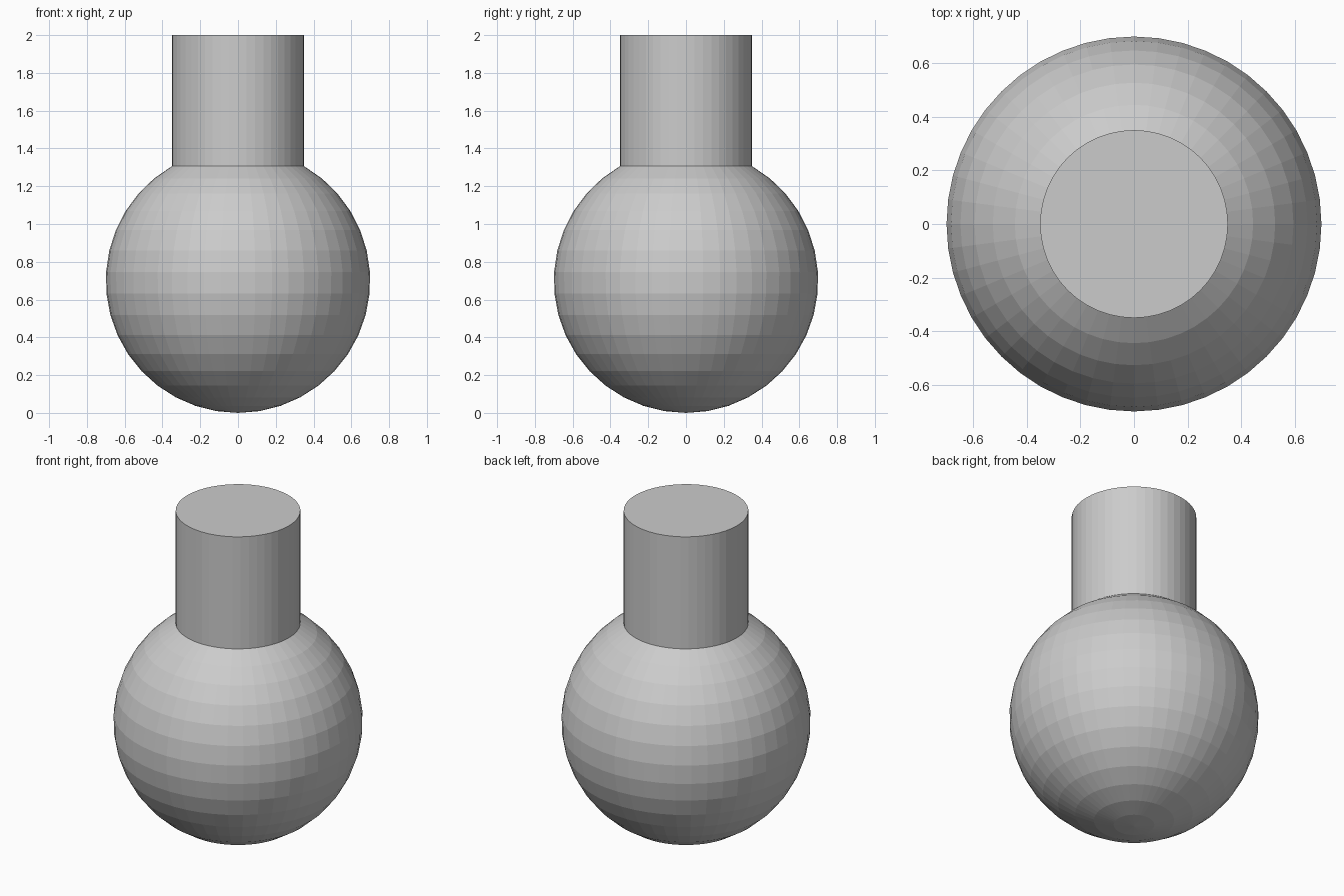
import bpy, bmesh
from math import sin, cos, radians, pi

if "Cube" in bpy.data.objects:
    bpy.data.objects.remove(bpy.data.objects["Cube"])

SEGMENTS = 48
BALL_R, NECK_R, TOP = 0.7, 0.35, 2.0


def lathe(name, profile):
    """Revolve an (r, z) profile around z; end points on the axis are welded."""
    bm = bmesh.new()
    verts = [bm.verts.new((r, 0, z)) for r, z in profile]
    edges = [bm.edges.new(pair) for pair in zip(verts, verts[1:])]
    bmesh.ops.spin(bm, geom=verts + edges, cent=(0, 0, 0), axis=(0, 0, 1),
                   angle=2 * pi, steps=SEGMENTS, use_merge=False)
    bmesh.ops.remove_doubles(bm, verts=bm.verts, dist=1e-4)
    bmesh.ops.recalc_face_normals(bm, faces=bm.faces)
    mesh = bpy.data.meshes.new(name)
    bm.to_mesh(mesh)
    bm.free()
    obj = bpy.data.objects.new(name, mesh)
    bpy.context.collection.objects.link(obj)
    return obj


# Ball: faceted arc from the bottom pole up to where it meets the neck (60 degrees)
angles = [radians(-90 + 150 * i / 16) for i in range(17)]
profile = [(BALL_R * cos(a), BALL_R + BALL_R * sin(a)) for a in angles]
profile[0] = (0, 0)

# Neck: straight cylinder wall and flat closed top
profile += [(NECK_R, TOP), (0, TOP)]

lathe("ball_with_neck", profile)
